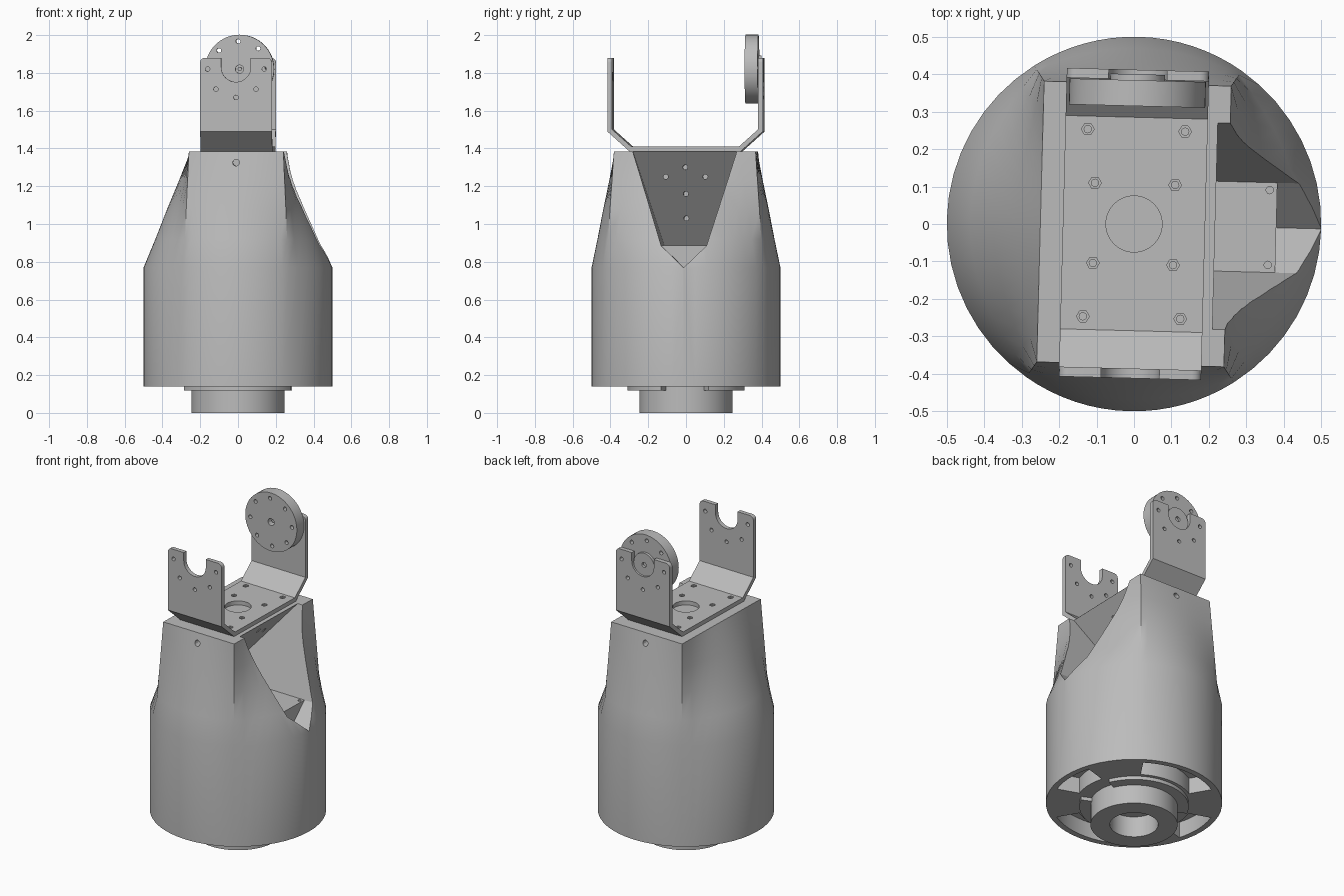
import bpy, bmesh, math
from mathutils import Matrix, Vector

cube = bpy.data.objects.get("Cube")
if cube:
    bpy.data.objects.remove(cube, do_unlink=True)

TURN = Matrix.Rotation(math.radians(-1.5), 4, 'Z')   # whole model sits slightly turned

grey = bpy.data.materials.new("machined grey")
grey.use_nodes = True
grey.diffuse_color = (0.5, 0.5, 0.5, 1)
grey.node_tree.nodes["Principled BSDF"].inputs["Base Color"].default_value = grey.diffuse_color


def make(name, bm):
    bmesh.ops.recalc_face_normals(bm, faces=bm.faces)
    mesh = bpy.data.meshes.new(name)
    bm.to_mesh(mesh)
    bm.free()
    mesh.materials.append(grey)
    ob = bpy.data.objects.new(name, mesh)
    bpy.context.collection.objects.link(ob)
    return ob


def prism(name, points, axis, start, end):
    """Extrude a 2D outline along x, y or z."""
    place = {'X': lambda a, b: (start, a, b),
             'Y': lambda a, b: (a, start, b),
             'Z': lambda a, b: (a, b, start)}[axis]
    bm = bmesh.new()
    face = bm.faces.new([bm.verts.new(place(a, b)) for a, b in points])
    out = bmesh.ops.extrude_face_region(bm, geom=[face])
    step = Vector([(end - start) * (axis == k) for k in 'XYZ'])
    bmesh.ops.translate(bm, vec=step, verts=[v for v in out['geom'] if isinstance(v, bmesh.types.BMVert)])
    return make(name, bm)


def circle(r, cx=0, cy=0, n=16):
    return [(cx + r * math.cos(2 * math.pi * i / n), cy + r * math.sin(2 * math.pi * i / n)) for i in range(n)]


def arc_band(inner, outer, middle, half, n=20):
    """Outline of a ring sector, angles in degrees."""
    angles = [math.radians(middle - half + 2 * half * i / n) for i in range(n + 1)]
    rim = [(outer * math.cos(a), outer * math.sin(a)) for a in angles]
    return rim + [(inner * math.cos(a), inner * math.sin(a)) for a in reversed(angles)]


def cut(ob, *cutters):
    for c in cutters:
        c.hide_render = True
        mod = ob.modifiers.new("cut", 'BOOLEAN')
        mod.operation, mod.solver, mod.object = 'DIFFERENCE', 'EXACT', c
        bpy.context.view_layer.objects.active = ob
        bpy.ops.object.modifier_apply(modifier=mod.name)
        bpy.data.objects.remove(c, do_unlink=True)


def hole(axis, r, a, b, start, end, n=12):
    return prism("cutter", circle(r, a, b, n), axis, start, end)


def hull(points):
    bm = bmesh.new()
    for p in points:
        bm.verts.new(p)
    bmesh.ops.convex_hull(bm, input=bm.verts)
    return make("cutter", bm)


# Housing: round below, lofted to a rectangular top
HX, HY, R = 0.25, 0.375, 0.5
corner = math.atan2(HY, HX)
stops = [-corner, corner, math.pi - corner, math.pi + corner, 2 * math.pi - corner]
angles = [a + (b - a) * i / 16 for a, b in zip(stops, stops[1:]) for i in range(16)]
bm = bmesh.new()
rings = []
for z, t in [(0.14, 0), (0.77, 0), (0.92, 0.25), (1.08, 0.5), (1.23, 0.75), (1.385, 1)]:
    ring = []
    for a in angles:
        c, s = math.cos(a), math.sin(a)
        box = min(HX / max(abs(c), 1e-6), HY / max(abs(s), 1e-6))
        rad = R + (box - R) * t
        ring.append(bm.verts.new((rad * c, rad * s, z)))
    rings.append(ring)
for low, high in zip(rings, rings[1:]):
    for i in range(len(low)):
        j = (i + 1) % len(low)
        bm.faces.new((low[i], low[j], high[j], high[i]))
bm.faces.new(rings[0])
bm.faces.new(rings[-1])
housing = make("housing", bm)

# Side pocket with a leaning back wall, a flat shelf and a V-shaped lip
FLOOR = 0.885
pocket = hull([(x, s * y, z) for s in (-1, 1) for x, y, z in
               [(0.225, 0.279, 1.395), (0.6, 0.279, 1.395), (-0.2, 0.12, FLOOR), (0.6, 0.12, FLOOR)]])
lip = prism("cutter", [(-0.12, 0.9), (-0.12, FLOOR), (0, 0.768), (0.12, FLOOR), (0.12, 0.9)], 'X', 0.38, 0.6)
cut(housing, pocket, lip)
for y, z in [(0, 1.3), (0, 1.16), (0, 1.03), (-0.105, 1.25), (0.105, 1.25)]:
    wall = -0.2 + (z - FLOOR) * 0.835
    cut(housing, hole('X', 0.013, y, z, wall - 0.05, wall + 0.04))
for s in (-1, 1):
    cut(housing, hole('Z', 0.01, 0.36, s * 0.1, FLOOR - 0.04, FLOOR + 0.02))
    cut(housing, hole('Y', 0.018, 0, 1.325, s * 0.33, s * 0.42))
# Curved recesses underneath
for middle, half in [(0, 18), (90, 32), (180, 18), (270, 32)]:
    cut(housing, prism("cutter", arc_band(0.33, 0.465, middle, half), 'Z', 0.1, 0.24))

# Output collar with bore, and two locking flanges
collar = prism("base_collar", circle(0.247, n=64), 'Z', 0, 0.15)
cut(collar, hole('Z', 0.137, 0, 0, -0.02, 0.13, 48))
for name, middle in [("back_flange", 90), ("front_flange", 270)]:
    prism(name, arc_band(0.24, 0.31, middle, 66, 40), 'Z', 0.118, 0.145)

# U bracket
outer = [(0.295, 1.385), (0.412, 1.49), (0.412, 1.88)]
inner = [(0.386, 1.88), (0.386, 1.5), (0.285, 1.41)]
half = outer + inner
bracket = prism("u_bracket", half + [(-y, z) for y, z in reversed(half)], 'X', -0.19, 0.19)
bm = bmesh.new()
bm.from_mesh(bracket.data)
tips = [e for e in bm.edges if all(v.co.z > 1.87 for v in e.verts)
        and abs(e.verts[0].co.x - e.verts[1].co.x) < 0.01]
bmesh.ops.bevel(bm, geom=tips, offset=0.025, segments=4, profile=0.5, affect='EDGES')
bm.to_mesh(bracket.data)
bm.free()
# U notches and screw holes in both arms
AXIS = 1.82
u_shape = [(-0.078, 1.95)] + [(0.078 * math.cos(a), AXIS + 0.01 + 0.078 * math.sin(a))
                             for a in [math.pi + math.pi * i / 16 for i in range(17)]] + [(0.078, 1.95)]
for s in (-1, 1):
    cut(bracket, prism("cutter", u_shape, 'Y', s * 0.37, s * 0.43))
    for k in range(5):
        a = math.pi + math.pi * k / 4
        cut(bracket, hole('Y', 0.012, 0.15 * math.cos(a), AXIS + 0.15 * math.sin(a), s * 0.37, s * 0.43))
# Centre opening and screw holes in the bracket floor
cut(bracket, hole('Z', 0.075, 0, 0, 1.38, 1.45, 40))
for sx in (-1, 1):
    for sy in (-1, 1):
        for x, y in [(0.13, 0.25), (0.107, 0.107)]:
            cut(bracket, hole('Z', 0.017, sx * x, sy * y, 1.403, 1.43, 6))
            cut(bracket, hole('Z', 0.01, sx * x, sy * y, 1.37, 1.43, 8))

# Drive disc with a ring of holes and a hub behind it
disc = prism("drive_disc", circle(0.182, 0, AXIS, 64), 'Y', 0.315, 0.384)
for k in range(8):
    a = math.pi * k / 4 + 0.05
    cut(disc, hole('Y', 0.012, 0.147 * math.cos(a), AXIS + 0.147 * math.sin(a), 0.3, 0.4))
cut(disc, hole('Y', 0.022, 0, AXIS, 0.3, 0.36))
hub = prism("disc_hub", circle(0.073, 0, AXIS, 40), 'Y', 0.38, 0.4)
cut(hub, hole('Y', 0.016, 0, AXIS, 0.385, 0.42))
prism("hub_screw", circle(0.012, 0, AXIS, 6), 'Y', 0.335, 0.365)

# Turn and shade everything
for ob in [o for o in bpy.context.collection.objects if o.type == 'MESH' and grey.name in o.data.materials]:
    ob.data.transform(TURN)
    bpy.ops.object.select_all(action='DESELECT')
    ob.select_set(True)
    bpy.context.view_layer.objects.active = ob
    bpy.ops.object.shade_smooth_by_angle(angle=math.radians(28))
